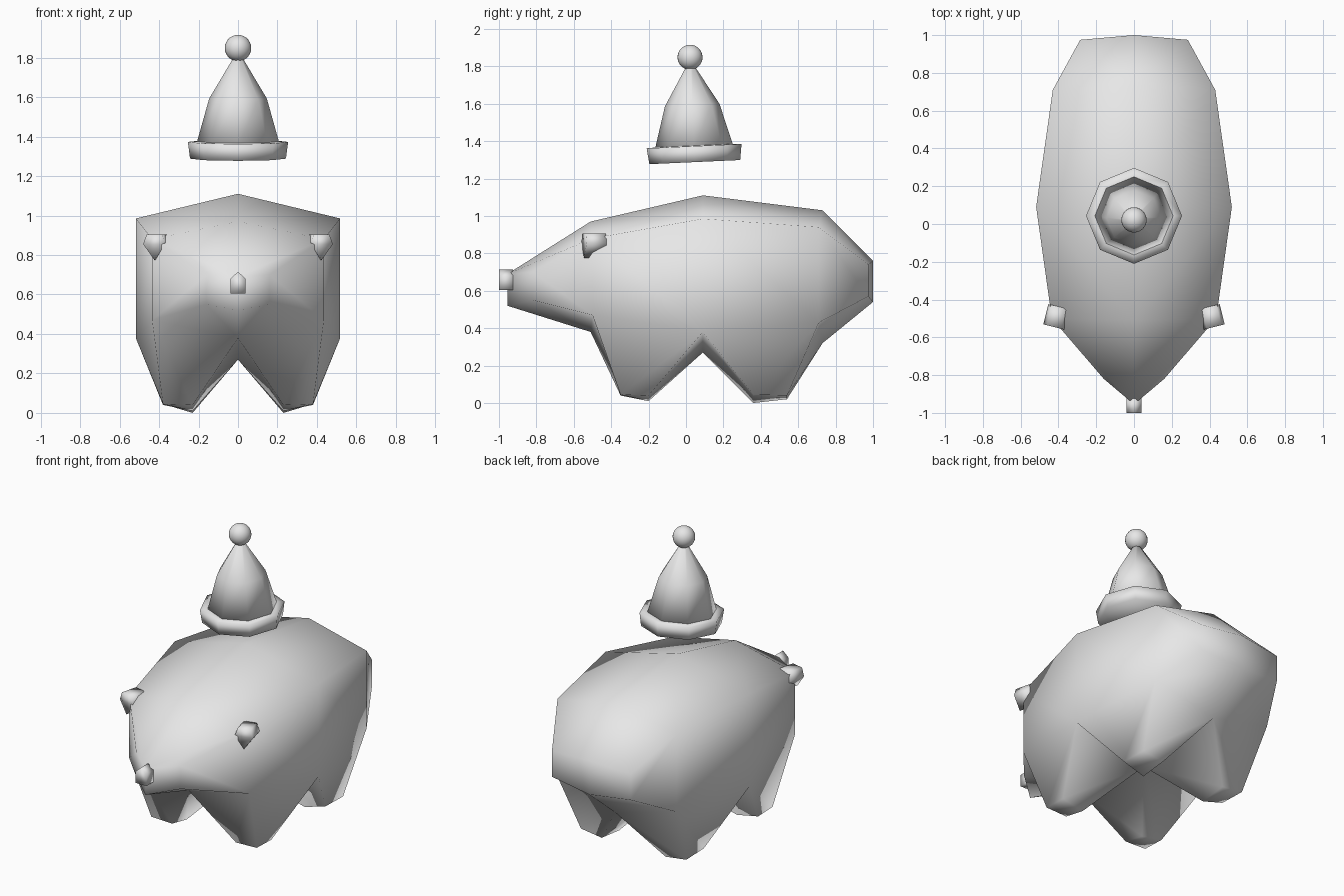
import bpy, bmesh, math
from mathutils import Matrix, Vector

if "Cube" in bpy.data.objects:
    bpy.data.objects.remove(bpy.data.objects["Cube"], do_unlink=True)

# One plain grey for everything
grey = bpy.data.materials.new("plain_grey")
grey.use_nodes = True
grey.diffuse_color = (0.8, 0.8, 0.8, 1)
grey.node_tree.nodes["Principled BSDF"].inputs["Base Color"].default_value = (0.8, 0.8, 0.8, 1)


def finish(bm, name):
    """Turn a bmesh into a smooth, coloured object."""
    bmesh.ops.remove_doubles(bm, verts=bm.verts[:], dist=0.0005)
    bmesh.ops.recalc_face_normals(bm, faces=bm.faces[:])
    mesh = bpy.data.meshes.new(name)
    bm.to_mesh(mesh)
    bm.free()
    mesh.materials.append(grey)
    mesh.shade_smooth()
    obj = bpy.data.objects.new(name, mesh)
    bpy.context.collection.objects.link(obj)
    return obj


def prism(name, profile, depth, matrix):
    """Extrude an (x, z) outline along local y, from 0 to depth."""
    bm = bmesh.new()
    a = [bm.verts.new((x, 0, z)) for x, z in profile]
    b = [bm.verts.new((x, depth, z)) for x, z in profile]
    bm.faces.new(a)
    bm.faces.new(b[::-1])
    for i in range(len(a)):
        j = (i + 1) % len(a)
        bm.faces.new((a[i], a[j], b[j], b[i]))
    bm.transform(matrix)
    return finish(bm, name)


def lathe(name, rings, matrix, sides=8):
    """Spin (radius, z) rings into a closed solid."""
    bm = bmesh.new()
    loops = [[bm.verts.new((r * math.cos(math.tau * i / sides),
                            r * math.sin(math.tau * i / sides), z))
              for i in range(sides)] for r, z in rings]
    bm.faces.new(loops[0])
    bm.faces.new(loops[-1])
    for lo, hi in zip(loops, loops[1:]):
        for i in range(sides):
            j = (i + 1) % sides
            bm.faces.new((lo[i], lo[j], hi[j], hi[i]))
    bm.transform(matrix)
    return finish(bm, name)


# Body stations, snout to rump:
# middle y, side y, half width, top middle, top side, bottom side, bottom middle
stations = [
    (-0.955, -0.82, 0.16, 0.69, 0.70, 0.55, 0.52),
    (-0.51, -0.50, 0.435, 0.97, 0.88, 0.47, 0.38),
    (0.09, 0.09, 0.518, 1.11, 0.985, 0.38, 0.27),
    (0.73, 0.71, 0.43, 1.03, 0.94, 0.43, 0.32),
    (1.00, 0.975, 0.285, 0.76, 0.74, 0.57, 0.54),
]
# Foot corners for the two bays with legs: front y, back y, inner front z, inner back z
feet = {1: (-0.35, -0.20, 0.04, 0.01), 2: (0.36, 0.54, 0.0, 0.02)}

bm = bmesh.new()
for side in (-1, 1):
    rows = []
    for ym, ys, w, tm, ts, bs, bmid in stations:
        pts = ((0, ym, tm), (side * w, ys, ts), (side * w, ys, bs), (0, ym, bmid))
        rows.append([bm.verts.new(p) for p in pts])
    bm.faces.new(rows[0])
    bm.faces.new(rows[-1])
    for k in range(4):
        a, b = rows[k], rows[k + 1]
        for c in range(3):
            if c < 2 or k not in feet:
                bm.faces.new((a[c], a[c + 1], b[c + 1], b[c]))
                continue
            # Pull the underside of this bay down into a tapered leg
            y0, y1, z0, z1 = feet[k]
            foot = [bm.verts.new(p) for p in (
                (side * 0.38, y0, 0.045), (side * 0.23, y0, z0),
                (side * 0.23, y1, z1), (side * 0.38, y1, 0.04))]
            hip = [a[2], a[3], b[3], b[2]]
            bm.faces.new(foot)
            for i in range(4):
                j = (i + 1) % 4
                bm.faces.new((hip[i], hip[j], foot[j], foot[i]))
finish(bm, "body")

# Nose stub
prism("nose", [(-0.039, 0.605), (0.039, 0.605), (0.039, 0.68), (0, 0.715), (-0.039, 0.68)],
      0.075, Matrix.Translation((0, -1.0, 0)))

# Ears: five-sided stubs, point down, turned slightly outward
ear = [(-0.04, 0.905), (0.04, 0.905), (0.058, 0.855), (0, 0.775), (-0.058, 0.855)]
for side, label in ((1, "left"), (-1, "right")):
    prism(label + "_ear", ear, 0.11,
          Matrix.Translation((side * 0.424, -0.545, 0)) @ Matrix.Rotation(side * math.radians(14), 4, "Z"))

# Floating hat, leaning forward a little
hat = Matrix.Translation((0, 0.047, 1.288)) @ Matrix.Rotation(math.radians(2.6), 4, "X")
lathe("hat_brim", [(0.243, 0), (0.254, 0.085), (0.20, 0.088)], hat)
lathe("hat_cone", [(0.212, 0.07), (0.146, 0.305), (0.018, 0.52)], hat)

# Bobble on the tip
bm = bmesh.new()
bmesh.ops.create_uvsphere(bm, u_segments=24, v_segments=14, radius=0.067)
bm.transform(hat @ Matrix.Translation((0, 0, 0.561)))
finish(bm, "hat_bobble")
